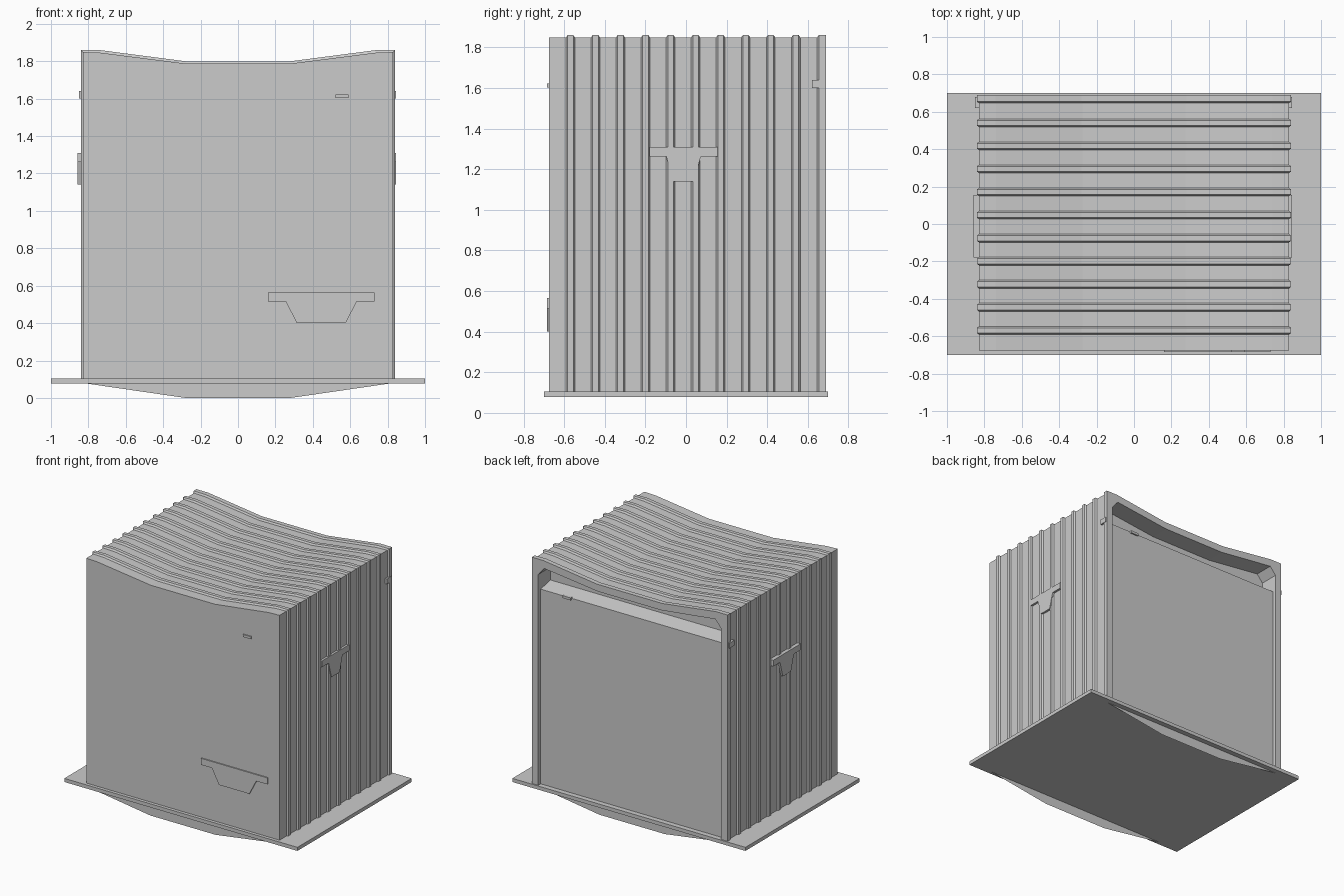
import bpy

if "Cube" in bpy.data.objects:
    bpy.data.objects.remove(bpy.data.objects["Cube"])

FRONT, BACK = -0.675, 0.69


def make(name, verts, faces):
    me = bpy.data.meshes.new(name)
    me.from_pydata(verts, [], faces)
    me.update()
    ob = bpy.data.objects.new(name, me)
    bpy.context.collection.objects.link(ob)
    return ob


def mirror_path(half):
    """Half profile (right side, outside to centre) -> full right-to-left profile."""
    return half + [(-x, z) for x, z in reversed(half)]


def loft(name, loops):
    """Skin a list of equally long open 3D point loops."""
    n = len(loops[0])
    verts = [p for loop in loops for p in loop]
    faces = [(i * n + j, i * n + j + 1, (i + 1) * n + j + 1, (i + 1) * n + j)
             for i in range(len(loops) - 1) for j in range(n - 1)]
    return make(name, verts, faces)


def at_y(path, y):
    return [(x, y, z) for x, z in path]


def prism(name, outline, a, b, place):
    """Extrude a 2D outline from depth a to b; place maps (u, v, depth) to xyz."""
    n = len(outline)
    verts = [place(u, v, d) for d in (a, b) for u, v in outline]
    faces = [tuple(range(n))[::-1], tuple(range(n, 2 * n))]
    faces += [(i, (i + 1) % n, n + (i + 1) % n, n + i) for i in range(n)]
    return make(name, verts, faces)


def box(name, x0, x1, y0, y1, z0, z1):
    return prism(name, [(x0, y0), (x1, y0), (x1, y1), (x0, y1)], z0, z1,
                 lambda u, v, d: (u, v, d))


# base pallet
box("base_plate", -1, 1, -0.7, 0.7, 0.077, 0.105)

# corrugated shell: narrow raised ribs along both walls and the sagging roof
ridge = mirror_path([(0.84, 0.1), (0.84, 1.86), (0.74, 1.86), (0.28, 1.80)])
valley = mirror_path([(0.829, 0.1), (0.829, 1.849), (0.737, 1.846), (0.275, 1.787)])
stations = [(FRONT, valley)]
for i in range(11):
    y = -0.569 + i * 0.1233
    if i < 10:
        stations += [(y - 0.022, valley), (y - 0.014, ridge),
                     (y + 0.014, ridge), (y + 0.022, valley)]
    else:
        stations += [(0.646, valley), (0.654, ridge), (BACK, ridge)]
loft("corrugated_shell", [at_y(p, y) for y, p in stations])

# front panel, following the roof sag
make("front_panel", at_y(valley, FRONT), [tuple(range(8))])

# thin tapered skirts hanging below the base at front and back
keel = mirror_path([(0.83, 0.08), (0.28, 0.0)])
make("front_skirt", at_y(keel, FRONT), [(0, 1, 2, 3)])
make("back_skirt", at_y(keel, 0.66), [(3, 2, 1, 0)])

# back frame with chamfered opening and its inner reveal
opening = mirror_path([(0.785, 0.1), (0.785, 1.74), (0.735, 1.80), (0.27, 1.745)])
loft("back_frame", [at_y(ridge, BACK), at_y(opening, BACK), at_y(opening, 0.54)])

# door in the opening, ledge above it and recessed upper panel
w = 0.785
make("back_door",
     [(w, 0.66, 0.1), (-w, 0.66, 0.1), (-w, 0.66, 1.615), (w, 0.66, 1.615),
      (-w, 0.54, 1.64), (w, 0.54, 1.64)],
     [(0, 1, 2, 3), (3, 2, 4, 5)])
upper = [(w, 1.64)] + opening[1:-1] + [(-w, 1.64)]
make("back_upper_panel", at_y(upper, 0.54), [tuple(range(8))[::-1]])


# T-shaped latch pockets: a bar with a tapered pouch below
def latch(name, c, half, pouch, foot, z0, z1, z2, a, b, place):
    o = [(c - half, z2), (c - half, z1), (c - pouch, z1), (c - foot, z0),
         (c + foot, z0), (c + pouch, z1), (c + half, z1), (c + half, z2)]
    return prism(name, o, a, b, place)


latch("front_latch", 0.445, 0.285, 0.19, 0.13, 0.40, 0.515, 0.565, -0.66, -0.684,
      lambda u, v, d: (u, d, v))
for side, s, out in (("right", 1, 0.846), ("left", -1, 0.858)):
    latch(side + "_latch", -0.012, 0.168, 0.085, 0.05, 1.14, 1.262, 1.31, 0.82, out,
          lambda u, v, d, s=s: (s * d, u, v))

# small catches
box("front_catch", 0.52, 0.59, -0.684, -0.67, 1.603, 1.622)
box("back_catch", 0.52, 0.59, 0.65, 0.672, 1.603, 1.622)
box("right_catch", 0.82, 0.844, 0.62, 0.68, 1.60, 1.64)
box("left_catch", -0.85, -0.82, 0.62, 0.68, 1.60, 1.64)
